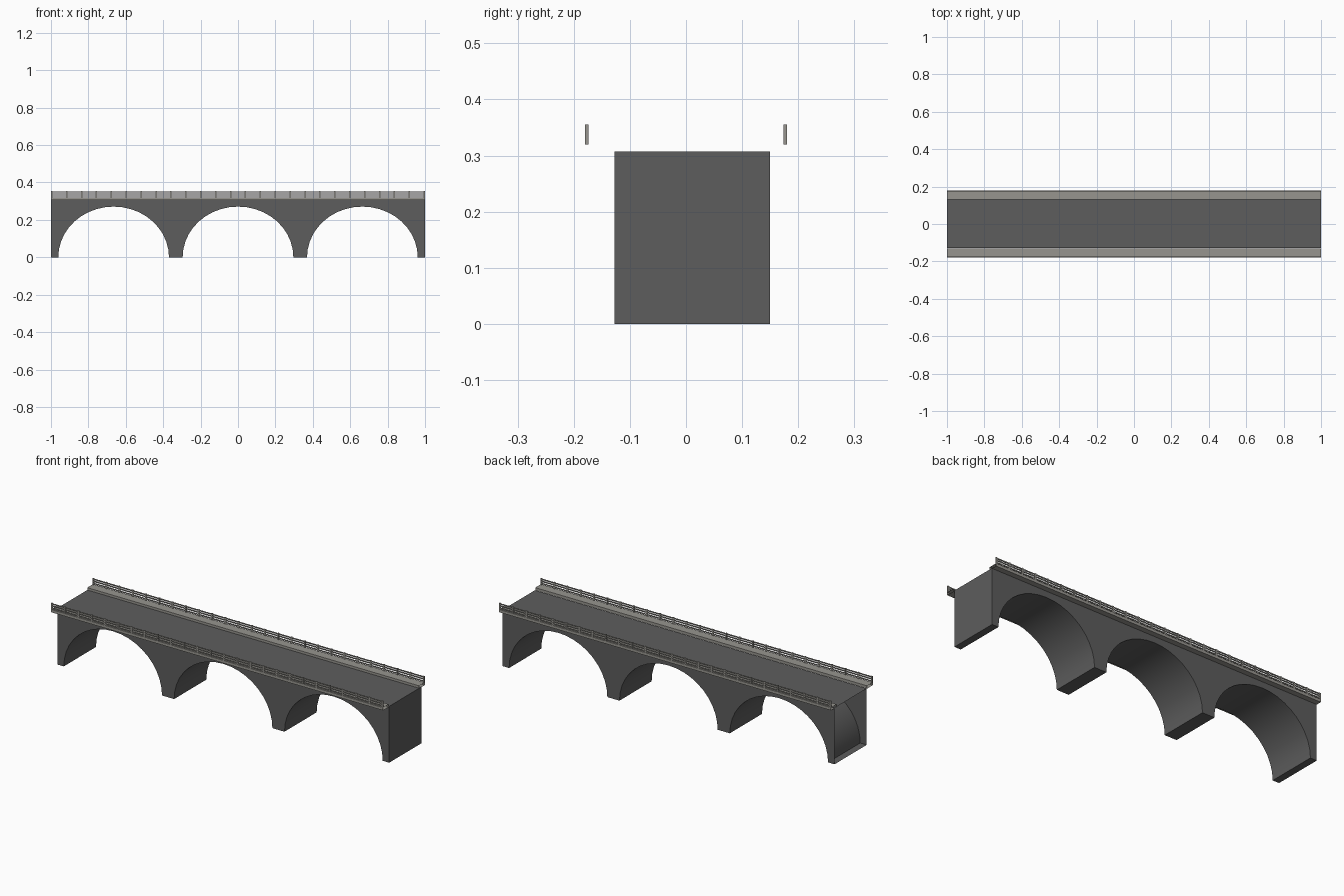
import bpy, bmesh, math

if "Cube" in bpy.data.objects:
    bpy.data.objects.remove(bpy.data.objects["Cube"])

def material(name, rgb):
    m = bpy.data.materials.new(name)
    m.diffuse_color = (*rgb, 1)
    m.use_nodes = True
    m.node_tree.nodes["Principled BSDF"].inputs["Base Color"].default_value = m.diffuse_color
    return m

DARK = material("dark_asphalt", (0.11, 0.11, 0.11))
LIGHT = material("light_concrete", (0.31, 0.30, 0.275))

def make_object(name, bm, mat):
    mesh = bpy.data.meshes.new(name)
    bm.to_mesh(mesh)
    bm.free()
    mesh.materials.append(mat)
    ob = bpy.data.objects.new(name, mesh)
    bpy.context.collection.objects.link(ob)
    return ob

def add_box(bm, x0, x1, y0, y1, z0, z1, open_ends=False):
    v = [bm.verts.new((x, y, z)) for x in (x0, x1)
         for y, z in ((y0, z0), (y1, z0), (y1, z1), (y0, z1))]
    for i in range(4):
        j = (i + 1) % 4
        bm.faces.new((v[i], v[j], v[j + 4], v[i + 4]))
    if not open_ends:
        bm.faces.new(v[3::-1])
        bm.faces.new(v[4:])

# Bridge body: side profile with three elliptical arches, open at the left end
TOP, RISE, HALF, SEG = 0.307, 0.271, 0.296, 20
profile = [(-1, TOP), (-1, 0)]
for cx in (-0.665, 0, 0.665):
    for i in range(SEG + 1):
        a = math.pi * (1 - i / SEG)
        profile.append((cx + HALF * math.cos(a), RISE * math.sin(a)))
profile += [(1, 0), (1, TOP)]

bm = bmesh.new()
front = [bm.verts.new((x, -0.127, z)) for x, z in profile]
back = [bm.verts.new((x, 0.15, z)) for x, z in profile]
bm.faces.new(front)
bm.faces.new(back[::-1])
n = len(profile)
for i in range(1, n):          # index 0 would be the left end wall, left open
    j = (i + 1) % n
    bm.faces.new((front[j], front[i], back[i], back[j]))
bmesh.ops.recalc_face_normals(bm, faces=bm.faces[:])
body = make_object("arched_bridge_body", bm, DARK)
bpy.context.view_layer.objects.active = body
body.select_set(True)
bpy.ops.object.shade_smooth_by_angle(angle=math.radians(30))

POSTS = 26
for side, s in (("front", -1), ("back", 1)):
    # Kerb strip overhanging the wall, without end caps
    bm = bmesh.new()
    add_box(bm, -1, 1, *sorted((s * 0.131, s * 0.18)), 0.305, 0.32, True)
    bmesh.ops.recalc_face_normals(bm, faces=bm.faces[:])
    make_object(side + "_kerb", bm, LIGHT)

    # Railing: three bars and evenly spaced posts
    bm = bmesh.new()
    y0, y1 = sorted((s * 0.174, s * 0.18))
    for z in (0.324, 0.336, 0.347):
        add_box(bm, -1, 1, y0 + 0.001, y1 - 0.001, z, z + 0.006)
    for i in range(POSTS):
        x = -0.996 + 1.992 * i / (POSTS - 1)
        add_box(bm, x - 0.004, x + 0.004, y0, y1, 0.32, 0.355)
    bmesh.ops.recalc_face_normals(bm, faces=bm.faces[:])
    make_object(side + "_railing", bm, LIGHT)
